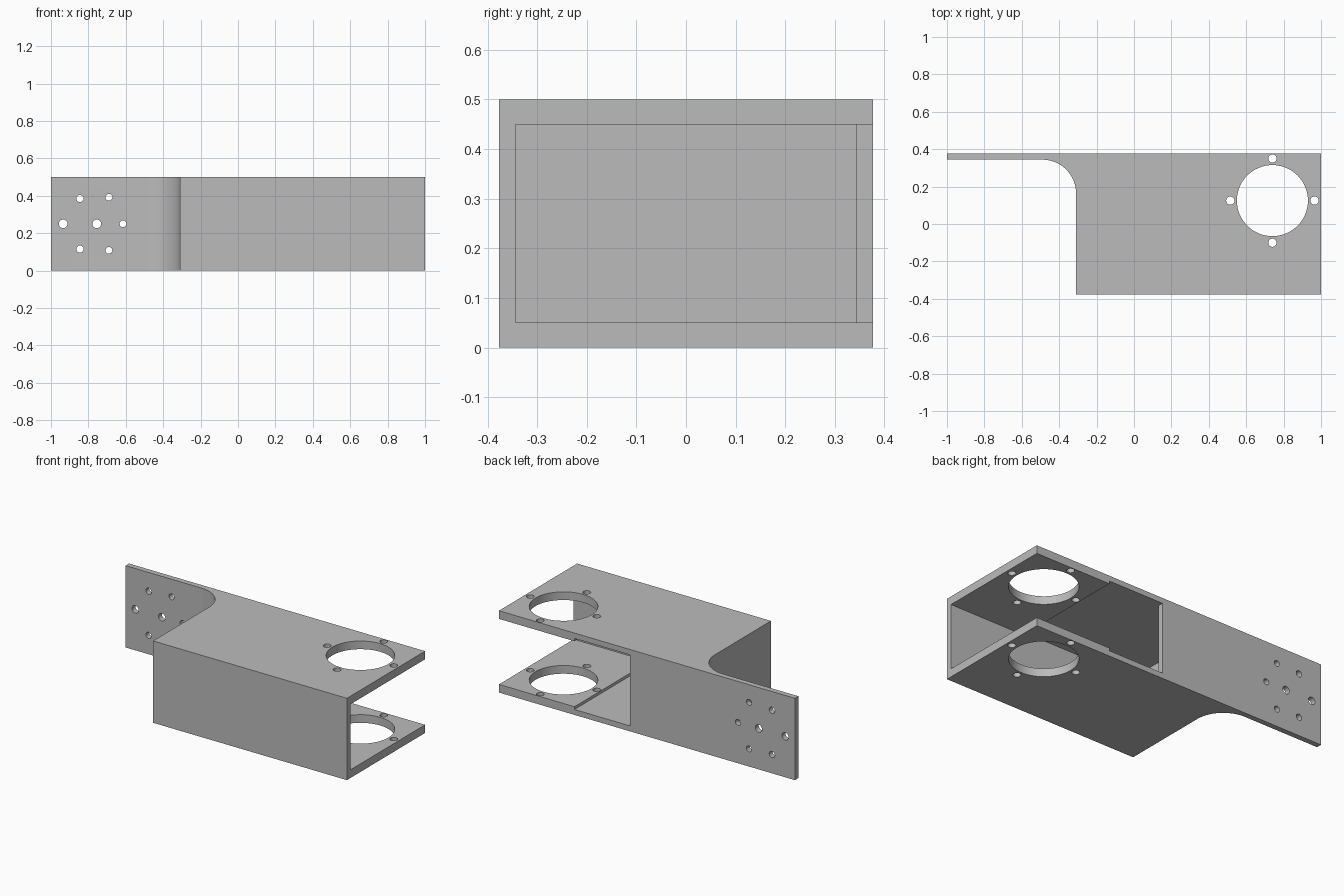
import bpy, bmesh
from math import cos, sin, pi, radians
from mathutils import Matrix, Vector

scene = bpy.context.scene
if "Cube" in bpy.data.objects:
    bpy.data.objects.remove(bpy.data.objects["Cube"], do_unlink=True)

HEIGHT, HALF_DEPTH, WALL = 0.5, 0.377, 0.033
MID = HEIGHT / 2

grey = bpy.data.materials.new("plain grey")
grey.use_nodes = True
colour = (0.5, 0.5, 0.5, 1)
grey.diffuse_color = colour
grey.node_tree.nodes["Principled BSDF"].inputs["Base Color"].default_value = colour


def finish(name, bm):
    bmesh.ops.recalc_face_normals(bm, faces=bm.faces)
    mesh = bpy.data.meshes.new(name)
    bm.to_mesh(mesh)
    bm.free()
    mesh.materials.append(grey)
    obj = bpy.data.objects.new(name, mesh)
    scene.collection.objects.link(obj)
    return obj


def box(name, low, high):
    low, high = Vector(low), Vector(high)
    bm = bmesh.new()
    bmesh.ops.create_cube(bm, size=1)
    bmesh.ops.scale(bm, vec=high - low, verts=bm.verts)
    bmesh.ops.translate(bm, vec=(low + high) / 2, verts=bm.verts)
    return finish(name, bm)


def drill(name, centre, radius, length, axis, segments=32):
    bm = bmesh.new()
    turn = Matrix.Rotation(pi / 2, 4, 'X') if axis == 'Y' else Matrix()
    bmesh.ops.create_cone(bm, cap_ends=True, segments=segments, radius1=radius,
                          radius2=radius, depth=length,
                          matrix=Matrix.Translation(centre) @ turn)
    return finish(name, bm)


# Bracket plan: deep housing, curved shoulder and thin mounting plate
side, radius, steps = -0.31, 0.18, 24
plate_front = HALF_DEPTH - WALL
outline = [(-1, HALF_DEPTH), (-1, plate_front)]
for i in range(steps + 1):
    a = pi / 2 * (1 - i / steps)
    outline.append((side - radius + radius * cos(a), plate_front - radius + radius * sin(a)))
outline += [(side, -HALF_DEPTH), (1, -HALF_DEPTH), (1, HALF_DEPTH)]

bm = bmesh.new()
base = bm.faces.new([bm.verts.new((x, y, 0)) for x, y in outline])
top = bmesh.ops.extrude_face_region(bm, geom=[base])["geom"]
bmesh.ops.translate(bm, vec=(0, 0, HEIGHT),
                    verts=[v for v in top if isinstance(v, bmesh.types.BMVert)])
bracket = finish("bracket", bm)

# Hollow: closed chamber, rear opening, then the open end with thicker plates
inner = HALF_DEPTH - WALL
step_x, opening_x, lip = 0.49, 0.115, 0.05
cutters = [
    box("chamber_cutter", (side + WALL, -inner, WALL), (step_x, inner, HEIGHT - WALL)),
    box("rear_cutter", (opening_x, -inner, WALL), (step_x, 0.6, HEIGHT - WALL)),
    box("end_cutter", (step_x - 0.05, -inner, lip), (1.2, 0.6, HEIGHT - lip)),
]

# Large bore and its four screw holes through both plates
bore = Vector((0.74, 0.125, MID))
cutters.append(drill("bore_cutter", bore, 0.19, 1, 'Z', 64))
for i in range(4):
    offset = Vector((cos(i * pi / 2), sin(i * pi / 2), 0)) * 0.225
    cutters.append(drill("screw_cutter", bore + offset, 0.022, 1, 'Z'))

# Mounting plate holes: a centre row and two mirrored pairs
for x, dz, r in ((-0.935, 0, 0.023), (-0.755, 0, 0.023), (-0.615, 0, 0.018),
                 (-0.845, 0.135, 0.019), (-0.69, 0.142, 0.018)):
    for z in {MID + dz, MID - dz}:
        cutters.append(drill("mount_cutter", (x, HALF_DEPTH, z), r, 0.2, 'Y'))

# Cut everything and drop the cutters
bpy.context.view_layer.objects.active = bracket
for cutter in cutters:
    cutter.hide_render = True
    mod = bracket.modifiers.new("cut", 'BOOLEAN')
    mod.operation, mod.solver, mod.object = 'DIFFERENCE', 'EXACT', cutter
    bpy.ops.object.modifier_apply(modifier=mod.name)
    bpy.data.objects.remove(cutter, do_unlink=True)

bpy.ops.object.select_all(action='DESELECT')
bracket.select_set(True)
bpy.ops.object.shade_smooth_by_angle(angle=radians(30))
